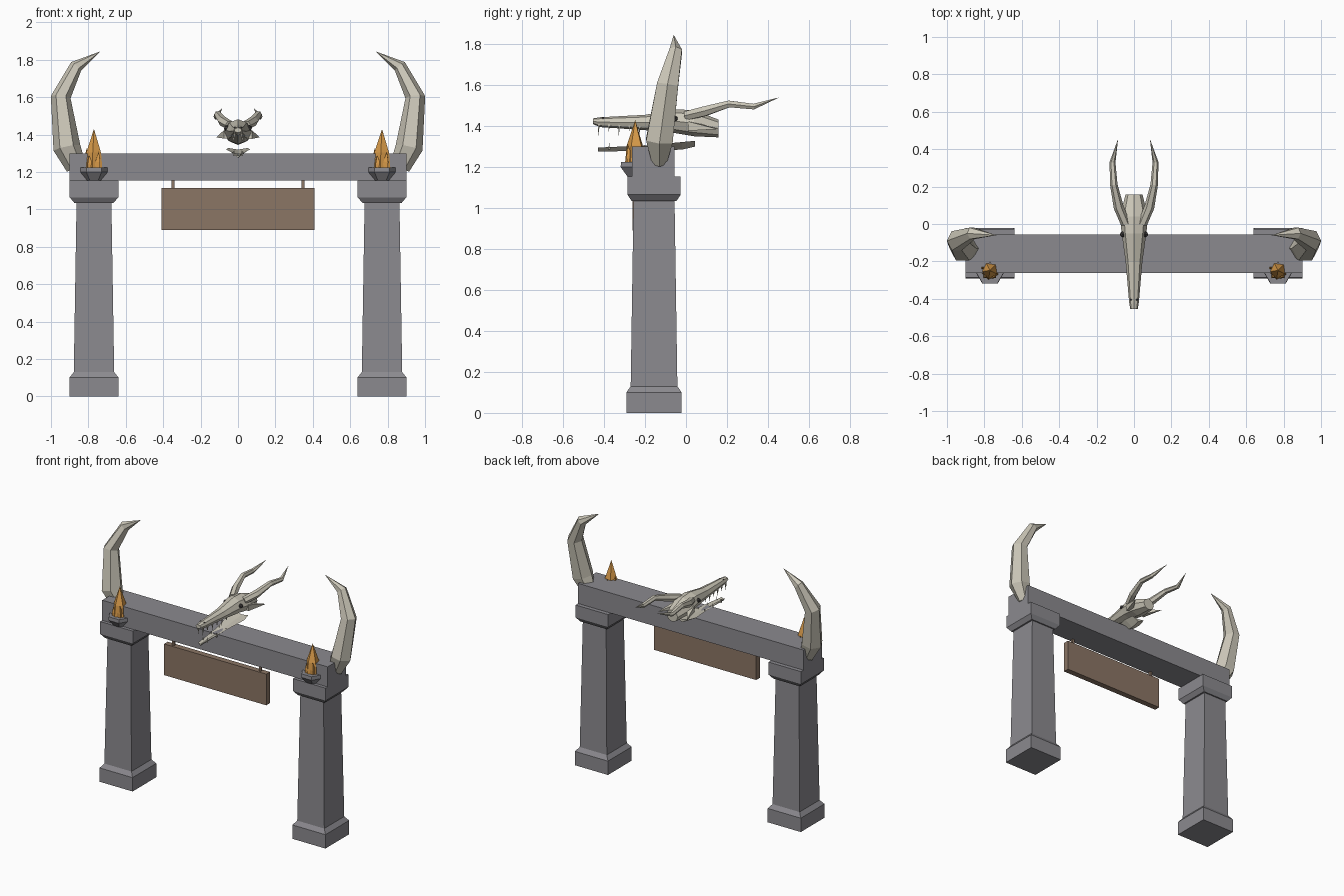
import bpy, bmesh, math
from mathutils import Vector

old = bpy.data.objects.get("Cube")
if old:
    bpy.data.objects.remove(old, do_unlink=True)


def material(name, rgb):
    m = bpy.data.materials.new(name)
    m.use_nodes = True
    m.diffuse_color = (*rgb, 1)
    m.node_tree.nodes["Principled BSDF"].inputs["Base Color"].default_value = (*rgb, 1)
    return m


STONE = material("grey stone", (0.26, 0.255, 0.275))
BONE = material("pale bone", (0.60, 0.57, 0.48))
WOOD = material("brown wood", (0.26, 0.18, 0.13))
FLAME = material("amber flame", (0.72, 0.34, 0.07))
DARK = material("dark socket", (0.06, 0.055, 0.055))
SIDES = (("left", 1), ("right", -1))


def finish(name, bm, mat):
    bmesh.ops.recalc_face_normals(bm, faces=bm.faces)
    me = bpy.data.meshes.new(name)
    bm.to_mesh(me)
    bm.free()
    me.materials.append(mat)
    ob = bpy.data.objects.new(name, me)
    bpy.context.collection.objects.link(ob)
    return ob


def add_loft(bm, rings):
    """Skin a list of rings; a ring of one point becomes a tip."""
    loops = [[bm.verts.new(p) for p in r] for r in rings]
    for a, b in zip(loops, loops[1:]):
        n = len(a)
        for i in range(n):
            j = (i + 1) % n
            if len(b) == 1:
                bm.faces.new((a[i], a[j], b[0]))
            else:
                bm.faces.new((a[i], a[j], b[j], b[i]))
    for end in (loops[0], loops[-1]):
        if len(end) > 2:
            bm.faces.new(end)


def ring(c, u, v, n, turn=0.0):
    """Polygon around c spanned by the vectors u and v."""
    angles = [turn + math.tau * i / n for i in range(n)]
    return [Vector(c) + u * math.cos(a) + v * math.sin(a) for a in angles]


def loft(name, rings, mat):
    bm = bmesh.new()
    add_loft(bm, rings)
    return finish(name, bm, mat)


def box(name, x, y, z, mat):
    rings = [[(x[0], y[0], h), (x[1], y[0], h), (x[1], y[1], h), (x[0], y[1], h)] for h in z]
    return loft(name, rings, mat)


def square_stack(name, x, y, steps, mat):
    rings = [[(x + a * sx, y + b * sy, z) for sx, sy in ((-1, -1), (1, -1), (1, 1), (-1, 1))]
             for z, a, b in steps]
    return loft(name, rings, mat)


def spike_rings(base, tip, r, n=4, belly=None):
    """Tapered spike; belly = (fraction along, radius)."""
    base, tip = Vector(base), Vector(tip)
    d = (tip - base).normalized()
    u = d.orthogonal().normalized()
    v = d.cross(u)
    rings = [ring(base, u * r, v * r, n)]
    if belly:
        rings.append(ring(base.lerp(tip, belly[0]), u * belly[1], v * belly[1], n))
    return rings + [[tip]]


def horn(name, path, side, ref, n):
    """Curved horn from (point, radius across, radius along ref) entries."""
    pts = [Vector((p[0] * side, p[1], p[2])) for p, _, _ in path]
    rings = []
    for i, (_, ra, rb) in enumerate(path[:-1]):
        t = (pts[i + 1] - pts[max(i - 1, 0)]).normalized()
        u = t.cross(Vector(ref)).normalized()
        v = u.cross(t)
        rings.append(ring(pts[i], u * ra, v * rb, n))
    return loft(name, rings + [[pts[-1]]], BONE)


# Stone gate
box("crossbeam", (-0.9, 0.9), (-0.263, -0.055), (1.155, 1.3), STONE)
for label, s in SIDES:
    x = 0.77 * s
    square_stack(label + "_pillar", x, -0.156,
                 [(0, 0.132, 0.135), (0.1, 0.132, 0.135), (0.13, 0.108, 0.114),
                  (1.045, 0.093, 0.1)], STONE)
    square_stack(label + "_capital", x, -0.156,
                 [(1.035, 0.105, 0.11), (1.065, 0.13, 0.13), (1.155, 0.13, 0.13)], STONE)

# Hanging sign
box("sign_board", (-0.408, 0.408), (-0.26, -0.218), (0.89, 1.115), WOOD)
for label, s in SIDES:
    x = 0.347 * s
    box(label + "_sign_hanger", (x - 0.008, x + 0.008), (-0.247, -0.231), (1.11, 1.17), WOOD)

# Braziers with faceted flames
X, Y, Z = Vector((1, 0, 0)), Vector((0, 1, 0)), Vector((0, 0, 1))
for label, s in SIDES:
    c = Vector((0.77 * s, -0.248, 0))
    loft(label + "_brazier",
         [ring(c + Z * z, X * r, Y * r, 6)
          for z, r in ((1.155, 0.045), (1.2, 0.082), (1.225, 0.08))], STONE)
    bm = bmesh.new()
    add_loft(bm, spike_rings(c + Z * 1.22, c + Z * 1.43, 0.05, 5, (0.4, 0.042)))
    for k in range(5):
        a = math.tau * k / 5 + 0.3
        out = Vector((math.cos(a), math.sin(a), 0))
        add_loft(bm, spike_rings(c + out * 0.03 + Z * 1.22,
                                 c + out * 0.045 + Z * (1.29 + 0.02 * (k % 3)),
                                 0.022, 4, (0.4, 0.018)))
    finish(label + "_flame", bm, FLAME)

# Great horns at the beam ends
GREAT = [((0.865, -0.13, 1.225), 0.055, 0.04), ((0.915, -0.13, 1.33), 0.073, 0.075),
         ((0.948, -0.09, 1.6), 0.053, 0.06), ((0.865, -0.05, 1.765), 0.035, 0.035),
         ((0.735, -0.06, 1.845), 0, 0)]
for label, s in SIDES:
    horn(label + "_great_horn", GREAT, s, (0, 1, 0), 6)

# Skull: octagonal sections along y as (y, half width, bottom, top)
SKULL = [(-0.455, 0.02, 1.41, 1.437), (-0.42, 0.026, 1.395, 1.443), (-0.2, 0.045, 1.38, 1.455),
         (-0.05, 0.066, 1.365, 1.482), (0.04, 0.076, 1.35, 1.477), (0.158, 0.045, 1.345, 1.432)]
loft("skull", [ring((0, y, (a + b) / 2), X * w, Z * (b - a) / 2, 8) for y, w, a, b in SKULL], BONE)

# Lower jaw: shallow V sections
JAW = [(-0.43, 0.016, 1.275, 1.295), (-0.2, 0.034, 1.28, 1.305),
       (-0.02, 0.065, 1.285, 1.322), (0.045, 0.05, 1.3, 1.328)]
loft("lower_jaw", [[(-w, y, b), (0, y, a), (w, y, b), (0, y, b - 0.008)]
                   for y, w, a, b in JAW], BONE)

# Teeth, both rows
bm = bmesh.new()
for _, s in SIDES:
    for k in range(6):
        y = -0.425 + 0.05 * k
        x = s * (0.018 + 0.003 * k)
        size = 0.05 if k % 2 == 0 else 0.035
        add_loft(bm, spike_rings((x, y, 1.41), (x, y - 0.004, 1.4 - size), 0.007))
        if k % 2:
            add_loft(bm, spike_rings((x * 0.8, y, 1.285), (x * 0.8, y, 1.32), 0.006))
finish("teeth", bm, BONE)

# Small horns, cheek spikes, eyes and nostrils
SMALL = [((0.045, 0.0, 1.45), 0.025, 0.025), ((0.082, 0.09, 1.472), 0.027, 0.027),
         ((0.108, 0.21, 1.508), 0.02, 0.019), ((0.115, 0.33, 1.495), 0.016, 0.016),
         ((0.085, 0.455, 1.54), 0, 0)]
for label, s in SIDES:
    horn(label + "_skull_horn", SMALL, s, (0, 0, 1), 6)
    loft(label + "_cheek_spike",
         spike_rings((0.055 * s, 0.02, 1.4), (0.115 * s, 0.155, 1.385), 0.032), BONE)
    bm = bmesh.new()
    bmesh.ops.create_icosphere(bm, subdivisions=1, radius=0.017)
    bmesh.ops.translate(bm, verts=bm.verts, vec=(0.06 * s, -0.055, 1.435))
    finish(label + "_eye", bm, DARK)
    bm = bmesh.new()
    bmesh.ops.create_icosphere(bm, subdivisions=1, radius=0.006)
    bmesh.ops.translate(bm, verts=bm.verts, vec=(0.016 * s, -0.405, 1.438))
    finish(label + "_nostril", bm, DARK)
